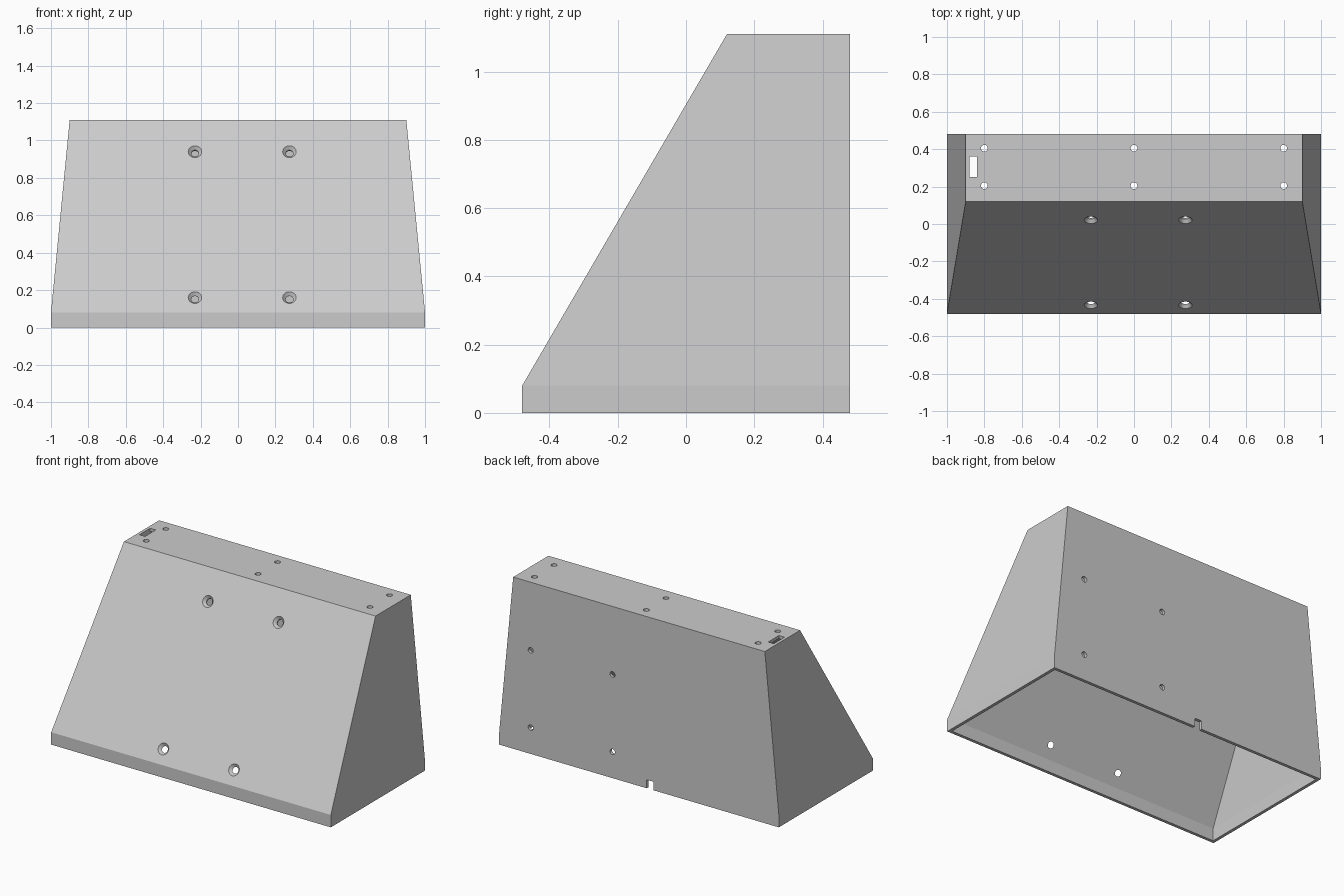
import bpy
import bmesh
import math
from mathutils import Matrix, Vector

cube = bpy.data.objects.get("Cube")
if cube:
    bpy.data.objects.remove(cube, do_unlink=True)

HEIGHT, BACK, KNEE, WALL = 1.11, 0.48, 0.08, 0.02
SLOPE = math.atan2(0.60, HEIGHT - KNEE)

grey = bpy.data.materials.new("light grey")
grey.use_nodes = True
grey.diffuse_color = (0.6, 0.6, 0.6, 1)
grey.node_tree.nodes["Principled BSDF"].inputs["Base Color"].default_value = (0.6, 0.6, 0.6, 1)


def finish(bm, name):
    bmesh.ops.recalc_face_normals(bm, faces=bm.faces)
    mesh = bpy.data.meshes.new(name)
    bm.to_mesh(mesh)
    bm.free()
    mesh.materials.append(grey)
    obj = bpy.data.objects.new(name, mesh)
    bpy.context.collection.objects.link(obj)
    return obj


def tapered_box(name, inset, low, high):
    """Loft of three rectangles: floor, knee and top."""
    bm = bmesh.new()
    rings = []
    for z, half, front in ((low, 1, -BACK), (KNEE, 1, -BACK), (high, 0.9, 0.12)):
        w, f, b = half - inset, front + inset, BACK - inset
        rings.append([bm.verts.new(p) for p in ((-w, f, z), (w, f, z), (w, b, z), (-w, b, z))])
    for a, b in zip(rings, rings[1:]):
        for i in range(4):
            j = (i + 1) % 4
            bm.faces.new((a[i], a[j], b[j], b[i]))
    bm.faces.new(rings[0])
    bm.faces.new(rings[-1])
    return finish(bm, name)


def drill(bm, centre, axis, r1, r2, depth):
    """Cone or cylinder centred on a point, r2 at the end the axis points to."""
    turn = Vector(axis).to_track_quat("Z", "Y").to_matrix().to_4x4()
    bmesh.ops.create_cone(bm, cap_ends=True, segments=32, radius1=r1, radius2=r2,
                          depth=depth, matrix=Matrix.Translation(centre) @ turn)


def slot(bm, centre, size):
    bmesh.ops.create_cube(bm, size=1, matrix=Matrix.Translation(centre) @ Matrix.Diagonal((*size, 1)))


def cut(body, cutter):
    mod = body.modifiers.new(cutter.name, "BOOLEAN")
    mod.operation = "DIFFERENCE"
    mod.solver = "EXACT"
    mod.object = cutter
    bpy.context.view_layer.objects.active = body
    bpy.ops.object.modifier_apply(modifier=mod.name)
    bpy.data.objects.remove(cutter, do_unlink=True)


# Hollow wedge housing, open underneath
housing = tapered_box("housing", 0, 0, HEIGHT)
cut(housing, tapered_box("cavity", WALL, -0.05, HEIGHT - WALL))

# Countersunk screw holes in the sloping front
normal = Vector((0, -math.cos(SLOPE), math.sin(SLOPE)))
sinks, bores = bmesh.new(), bmesh.new()
for x in (-0.23, 0.275):
    for z in (0.16, 0.94):
        point = Vector((x, -BACK + (z - KNEE) * math.tan(SLOPE), z))
        drill(sinks, point - normal * 0.008, normal, 0.02, 0.038, 0.02)
        drill(bores, point, normal, 0.02, 0.02, 0.1)

# Holes through the top
for x in (-0.8, 0, 0.8):
    for y in (0.205, 0.405):
        drill(bores, (x, y, HEIGHT), (0, 0, 1), 0.018, 0.018, 0.1)

# Holes through the back
for x in (0.19, 0.775):
    for z in (0.17, 0.67):
        drill(bores, (x, BACK, z), (0, 1, 0), 0.018, 0.018, 0.1)

# Cable slot in the top and notch in the back's lower edge
slot(bores, (-0.86, 0.305, HEIGHT), (0.04, 0.11, 0.1))
slot(bores, (-0.08, BACK, 0), (0.05, 0.1, 0.11))

cut(housing, finish(sinks, "countersinks"))
cut(housing, finish(bores, "holes"))

# Smooth hole walls with crisp edges
bpy.ops.object.select_all(action="DESELECT")
housing.select_set(True)
bpy.context.view_layer.objects.active = housing
bpy.ops.object.shade_smooth_by_angle(angle=math.radians(25))
for p in housing.data.polygons:
    if p.area > 0.02:
        p.use_smooth = False
